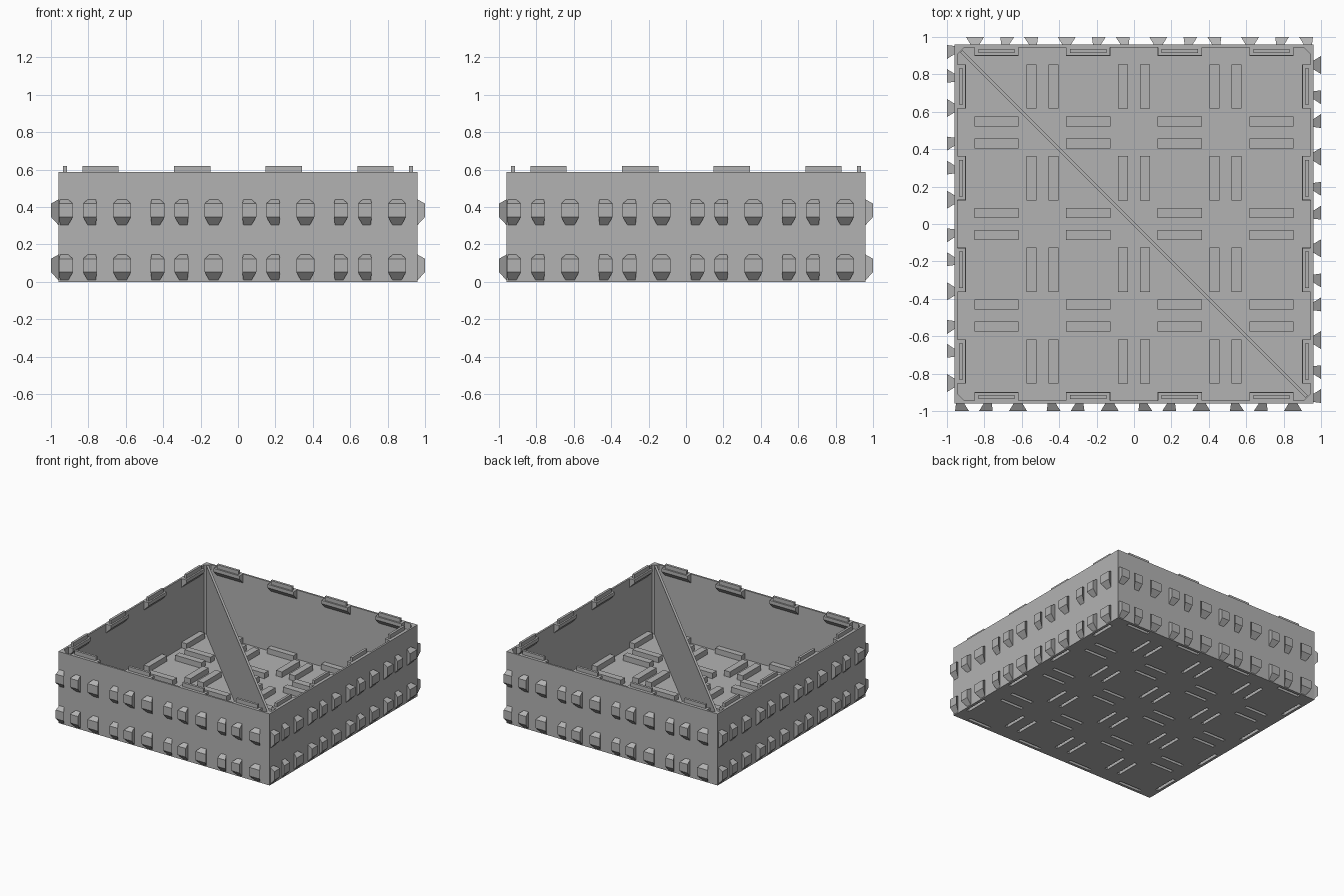
import bpy, bmesh
from mathutils import Matrix, Vector
from math import pi

if "Cube" in bpy.data.objects:
    bpy.data.objects.remove(bpy.data.objects["Cube"])

grey = bpy.data.materials.new("plain_grey")
grey.use_nodes = True
grey.diffuse_color = (0.45, 0.45, 0.45, 1)
grey.node_tree.nodes["Principled BSDF"].inputs["Base Color"].default_value = grey.diffuse_color

HALF, WALL, TOP, FLOOR = 0.96, 0.015, 0.588, 0.02
PITCH = 0.49
CELLS = [(i - 1.5) * PITCH for i in range(4)]


def hull(bm, points):
    """Convex solid around a few corner points."""
    verts = [bm.verts.new(p) for p in points]
    bmesh.ops.convex_hull(bm, input=verts)


def box(bm, x0, x1, y0, y1, z0, z1):
    hull(bm, [(x, y, z) for x in (x0, x1) for y in (y0, y1) for z in (z0, z1)])


def finish(name, bm):
    bmesh.ops.dissolve_limit(bm, angle_limit=0.01, verts=bm.verts, edges=bm.edges)
    bmesh.ops.recalc_face_normals(bm, faces=bm.faces)
    mesh = bpy.data.meshes.new(name)
    bm.to_mesh(mesh)
    bm.free()
    obj = bpy.data.objects.new(name, mesh)
    bpy.context.collection.objects.link(obj)
    mesh.materials.append(grey)
    return obj


def four_sides(bm):
    """Repeat the front-side geometry around the other three sides."""
    geom = bm.verts[:] + bm.edges[:] + bm.faces[:]
    for k in (1, 2, 3):
        copy = bmesh.ops.duplicate(bm, geom=geom)["geom"]
        bmesh.ops.rotate(bm, verts=[v for v in copy if isinstance(v, bmesh.types.BMVert)],
                         matrix=Matrix.Rotation(k * pi / 2, 3, "Z"))


def cut(obj, cutter):
    bpy.context.view_layer.objects.active = obj
    mod = obj.modifiers.new("cut", "BOOLEAN")
    mod.operation, mod.solver, mod.object = "DIFFERENCE", "EXACT", cutter
    bpy.ops.object.modifier_apply(modifier=mod.name)


def bar_grid(bm, length, width, z0, z1):
    """Paired bars in both directions on the floor, plus a row along each side."""
    a, b = length / 2, width / 2
    for c in CELLS:
        box(bm, c - a, c + a, -0.925 - b, -0.925 + b, z0, z1)
    four_sides(bm)
    for c in CELLS:
        for row in (-PITCH, 0, PITCH):
            for r in (row - 0.059, row + 0.059):
                box(bm, c - a, c + a, r - b, r + b, z0, z1)
                box(bm, r - b, r + b, c - a, c + a, z0, z1)


# Tray with thin walls and chamfered inner corners
bm = bmesh.new()
box(bm, -HALF, HALF, -HALF, HALF, 0, TOP)
tray = finish("tray", bm)
bm = bmesh.new()
inner, chamfer = HALF - WALL, HALF - WALL - 0.04
hull(bm, [(sx * x, sy * y, z) for x, y in ((inner, chamfer), (chamfer, inner))
          for sx in (-1, 1) for sy in (-1, 1) for z in (FLOOR, TOP + 0.2)])
cavity = finish("cavity_cutter", bm)
cut(tray, cavity)

# Raised floor bars, hollowed from below by stacking slots
bm = bmesh.new()
bar_grid(bm, 0.237, 0.054, 0.01, 0.065)
floor_bars = finish("floor_bars", bm)
bm = bmesh.new()
bar_grid(bm, 0.205, 0.026, -0.02, 0.045)
slots = finish("slot_cutter", bm)
cut(tray, slots)
cut(floor_bars, slots)
for helper in (cavity, slots):
    bpy.data.objects.remove(helper)

# Rim brackets, tapering down into the wall
bm = bmesh.new()
for c in CELLS:
    hull(bm, [(c + s * w, y, z) for s in (-1, 1) for w, y, z in
              ((0.118, -0.95, TOP), (0.118, -0.902, TOP), (0.118, -0.902, 0.56), (0.118, -0.95, 0.51))])
four_sides(bm)
finish("rim_brackets", bm)

# Stacking tabs standing on the brackets
bm = bmesh.new()
for c in CELLS:
    box(bm, c - 0.097, c + 0.097, -0.935, -0.915, TOP - 0.02, 0.62)
four_sides(bm)
finish("stacking_tabs", bm)

# Diagonal divider wall
bm = bmesh.new()
t = 0.009
box(bm, -1.305, 1.305, -t, t, 0.01, TOP - 0.003)
bmesh.ops.rotate(bm, verts=bm.verts, matrix=Matrix.Rotation(-pi / 4, 3, "Z"))
finish("diagonal_divider", bm)

# Dovetail side pegs: offset, left and right outer edge, left and right undercut
PEGS = ((-0.222, -0.147, 0.006, 0.028),
        (-0.094, -0.020, 0.028, 0.006),
        (0.067, 0.163, 0.026, 0.026))
bm = bmesh.new()
for z in (0.005, 0.3):
    for c in CELLS:
        for x0, x1, u0, u1 in PEGS:
            outer = [(c + x, -1, z + h) for x in (x0, x1) for h in (0.047, 0.118)]
            base = [(c + x, -0.957, z + h) for x in (x0 + u0, x1 - u1) for h in (0, 0.142)]
            hull(bm, outer + base)
four_sides(bm)
finish("side_pegs", bm)
